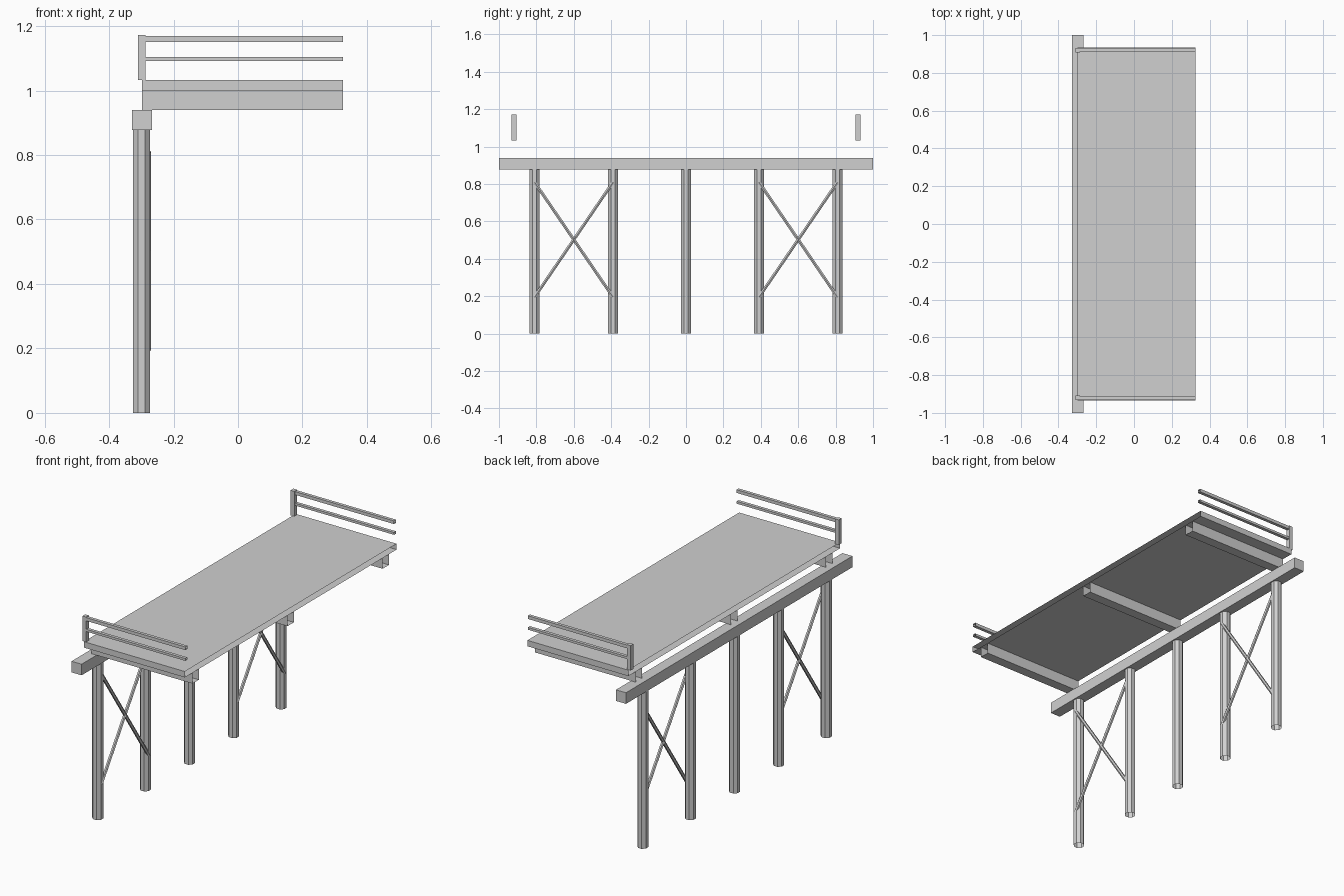
import bpy, bmesh, math
from mathutils import Vector, Matrix

cube = bpy.data.objects.get("Cube")
if cube:
    bpy.data.objects.remove(cube, do_unlink=True)

grey = bpy.data.materials.new("light_grey")
grey.use_nodes = True
grey.diffuse_color = (0.63, 0.63, 0.63, 1)
grey.node_tree.nodes["Principled BSDF"].inputs["Base Color"].default_value = (0.63, 0.63, 0.63, 1)


def finish(name, bm):
    mesh = bpy.data.meshes.new(name)
    bm.to_mesh(mesh)
    bm.free()
    mesh.materials.append(grey)
    obj = bpy.data.objects.new(name, mesh)
    bpy.context.collection.objects.link(obj)
    return obj


def box(name, xs, ys, zs, open_axis=None):
    """Box between two limits per axis; open_axis leaves both of its ends open."""
    bm = bmesh.new()
    bmesh.ops.create_cube(bm, size=1)
    for v in bm.verts:
        v.co = [lim[int(c > 0)] for c, lim in zip(v.co, (xs, ys, zs))]
    bm.normal_update()
    if open_axis is not None:
        ends = [f for f in bm.faces if abs(f.normal[open_axis]) > 0.9]
        bmesh.ops.delete(bm, geom=ends, context="FACES_ONLY")
    return finish(name, bm)


def rod(name, start, end, radius, sides):
    """Open-ended straight tube with flat faces."""
    start, end = Vector(start), Vector(end)
    axis = end - start
    bm = bmesh.new()
    bmesh.ops.create_cone(bm, cap_ends=False, segments=sides, radius1=radius,
                          radius2=radius, depth=axis.length)
    spin = Matrix.Rotation(math.pi / sides, 4, "Z")
    turn = Vector((0, 0, 1)).rotation_difference(axis).to_matrix().to_4x4()
    bm.transform(Matrix.Translation((start + end) / 2) @ turn @ spin)
    return finish(name, bm)


PILE_X = -0.30
DECK_X = (-0.298, 0.326)

# Deck slab, open at both x ends
box("deck_slab", DECK_X, (-0.935, 0.935), (1.0, 1.033), open_axis=0)

# Beams under the deck
for i, y in enumerate((-0.84, 0, 0.84)):
    box(f"deck_beam_{i + 1}", DECK_X, (y - 0.028, y + 0.028), (0.94, 1.0), open_axis=0)

# Cap beam and its row of piles
box("cap_beam", (-0.329, -0.267), (-1, 1), (0.878, 0.94))
for i, y in enumerate((-0.81, -0.39, 0, 0.39, 0.81)):
    rod(f"pile_{i + 1}", (PILE_X, y, 0), (PILE_X, y, 0.878), 0.0287, 8)

for side, label in ((-1, "front"), (1, "back")):
    # Crossed braces between the outer piles
    for j, (low, high) in enumerate(((0.39, 0.81), (0.81, 0.39))):
        rod(f"{label}_brace_{j + 1}", (-0.279, side * low, 0.195),
            (-0.279, side * high, 0.81), 0.0095, 6)
    # Railing post and two rails
    box(f"{label}_rail_post", (-0.31, -0.287), sorted((side * 0.907, side * 0.932)), (1.033, 1.172))
    for rail, zs in (("upper", (1.151, 1.169)), ("lower", (1.091, 1.104))):
        box(f"{label}_{rail}_rail", DECK_X, sorted((side * 0.913, side * 0.931)), zs, open_axis=0)
